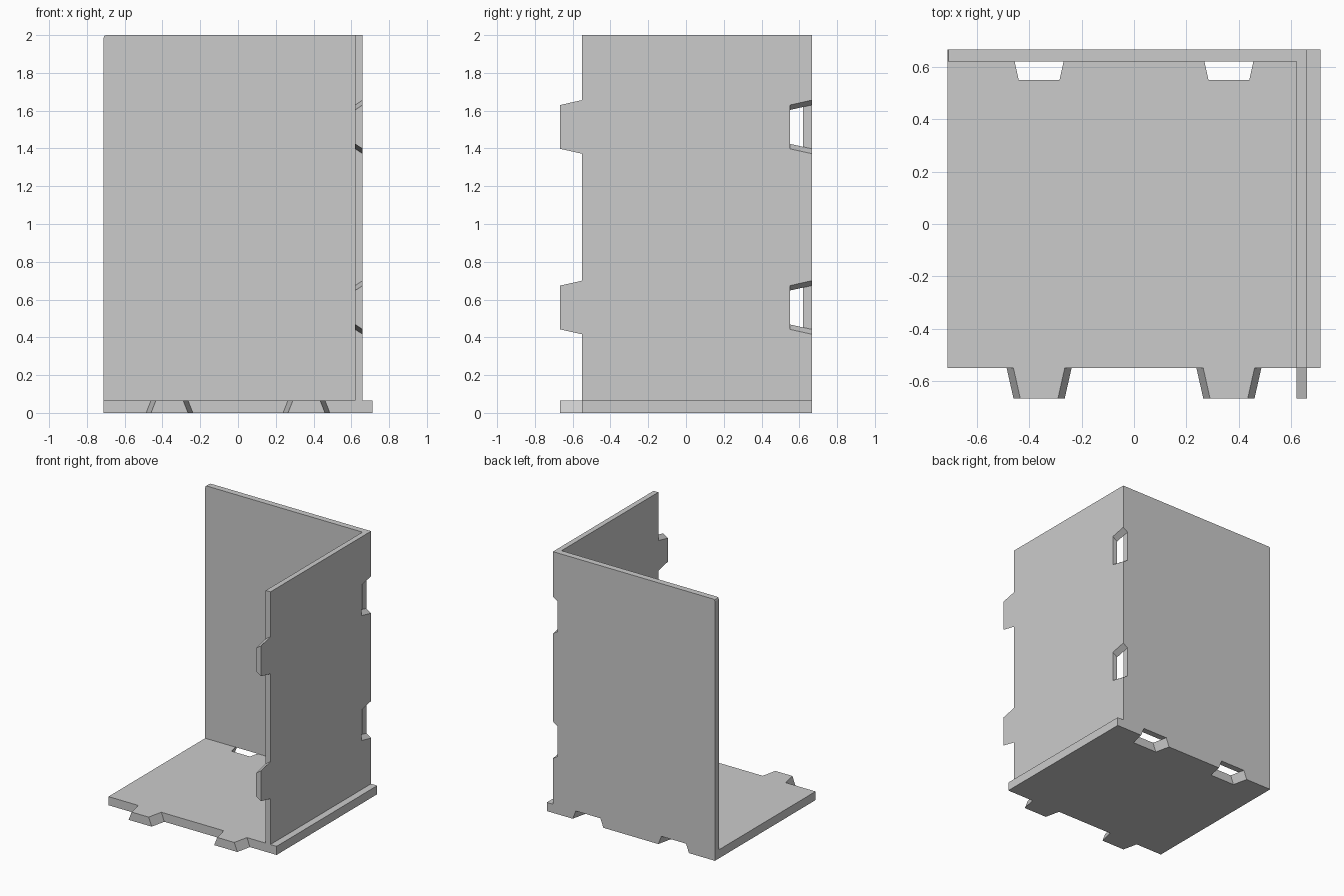
import bpy, bmesh

if "Cube" in bpy.data.objects:
    bpy.data.objects.remove(bpy.data.objects["Cube"])

grey = bpy.data.materials.new("light_grey")
grey.diffuse_color = (0.6, 0.6, 0.6, 1)
grey.use_nodes = True
grey.node_tree.nodes["Principled BSDF"].inputs["Base Color"].default_value = grey.diffuse_color

TAPER = 0.026          # how far joint sides slope in, along and across
FRONT, BACK, REACH = -0.55, 0.667, 0.116


def outline(lo, hi, joints, half, clearance, shrink):
    """Panel outline (along, depth): tabs on the front edge, slots on the back."""
    pts = [(lo, FRONT)]
    for c in joints:
        w = half - shrink
        n = w - TAPER
        pts += [(c - w, FRONT), (c - n, FRONT - REACH),
                (c + n, FRONT - REACH), (c + w, FRONT)]
    pts += [(hi, FRONT), (hi, BACK)]
    for c in reversed(joints):
        w = half + clearance - shrink
        n = w - TAPER
        pts += [(c + w, BACK), (c + n, BACK - REACH),
                (c - n, BACK - REACH), (c - w, BACK)]
    return pts + [(lo, BACK)]


def loft(name, ring_a, ring_b):
    """Solid between two matching outlines."""
    bm = bmesh.new()
    a = [bm.verts.new(p) for p in ring_a]
    b = [bm.verts.new(p) for p in ring_b]
    bm.faces.new(a)
    bm.faces.new(b)
    for i in range(len(a)):
        j = (i + 1) % len(a)
        bm.faces.new((a[i], a[j], b[j], b[i]))
    bmesh.ops.recalc_face_normals(bm, faces=bm.faces)
    mesh = bpy.data.meshes.new(name)
    bm.to_mesh(mesh)
    bm.free()
    mesh.materials.append(grey)
    obj = bpy.data.objects.new(name, mesh)
    bpy.context.collection.objects.link(obj)
    return obj


FLOOR = 0.066          # top of the base panel
IN_X, OUT_X = 0.62, 0.66

# Base panel, joints narrower at the top
rings = [[(u, v, z) for u, v in outline(-0.712, 0.712, (-0.3625, 0.3625), 0.124, 0.006, s)]
         for z, s in ((0, 0), (FLOOR, TAPER))]
loft("base_panel", *rings)

# Side wall, joints narrower on the inside
rings = [[(x, v, u) for u, v in outline(FLOOR, 2, (0.558, 1.514), 0.142, 0, s)]
         for x, s in ((OUT_X, 0), (IN_X, TAPER))]
loft("side_wall", *rings)

# Back wall with a small clipped upper corner
profile = [(-0.712, FLOOR), (IN_X, FLOOR), (IN_X, 2), (-0.698, 2),
           (-0.708, 1.996), (-0.712, 1.984)]
loft("back_wall", *[[(x, y, z) for x, z in profile] for y in (0.62, BACK)])
